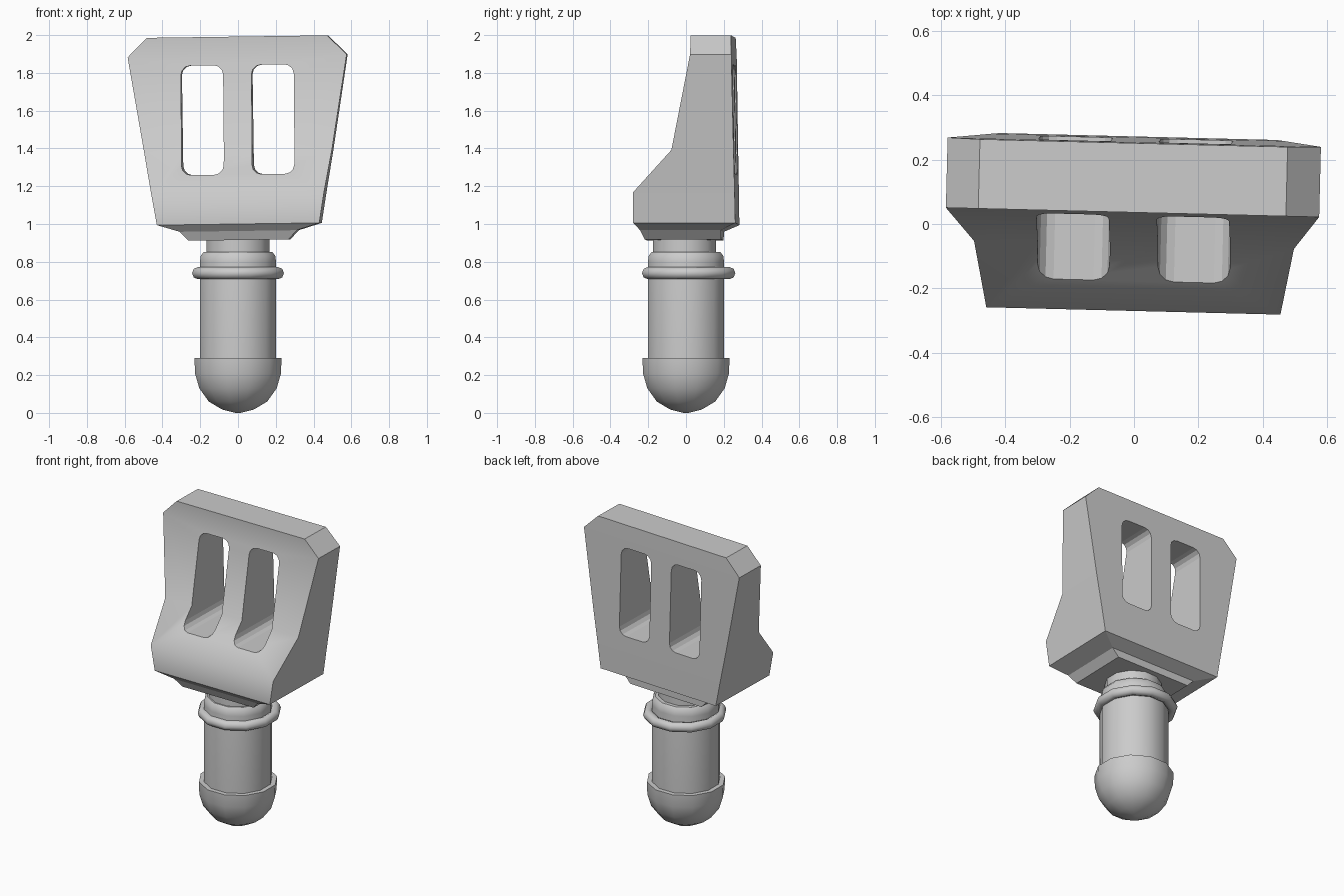
import bpy, bmesh, math
from mathutils import Matrix, Vector

if "Cube" in bpy.data.objects:
    bpy.data.objects.remove(bpy.data.objects["Cube"])


def make_object(name, bm):
    bmesh.ops.recalc_face_normals(bm, faces=bm.faces)
    mesh = bpy.data.meshes.new(name)
    bm.to_mesh(mesh)
    bm.free()
    obj = bpy.data.objects.new(name, mesh)
    bpy.context.collection.objects.link(obj)
    return obj


def activate(obj):
    bpy.ops.object.select_all(action='DESELECT')
    obj.select_set(True)
    bpy.context.view_layer.objects.active = obj


def loft(bm, rings):
    loops = [[bm.verts.new(p) for p in ring] for ring in rings]
    n = len(loops[0])
    for a, b in zip(loops, loops[1:]):
        for i in range(n):
            j = (i + 1) % n
            bm.faces.new((a[i], a[j], b[j], b[i]))
    bm.faces.new(loops[0])
    bm.faces.new(loops[-1])


def circle(r, z, n, y=0.0):
    return [(r * math.cos(math.tau * (i + 0.5) / n), y + r * math.sin(math.tau * (i + 0.5) / n), z)
            for i in range(n)]


def lathe(name, profile, n=12, y=0.0):
    bm = bmesh.new()
    loft(bm, [circle(r, z, n, y) for r, z in profile])
    obj = make_object(name, bm)
    activate(obj)
    bpy.ops.object.shade_smooth_by_angle(angle=math.radians(42))
    return obj


# head: stacked rectangular sections (z, half width, front y, back y)
sections = [(0.915, 0.265, -0.212, 0.193), (0.963, 0.31, -0.235, 0.193),
            (1.0, 0.43, -0.27, 0.272), (1.16, 0.457, -0.27, 0.269),
            (1.385, 0.497, -0.065, 0.264), (1.89, 0.58, 0.036, 0.254),
            (1.992, 0.478, 0.036, 0.251)]
bm = bmesh.new()
loft(bm, [[(-w, f, z), (w, f, z), (w, b, z), (-w, b, z)] for z, w, f, b in sections])
head = make_object("head", bm)
for p in head.data.polygons:
    p.use_smooth = p.normal.y < -0.5 and p.center.z > 1.0

# two rounded slots cut through the head
for side in (-1, 1):
    hw, hh, r = 0.112, 0.29, 0.05
    outline = []
    for k, (sx, sz) in enumerate([(1, 1), (-1, 1), (-1, -1), (1, -1)]):
        for s in range(4):
            a = math.radians(90 * k + 30 * s)
            outline.append((side * 0.187 + sx * (hw - r) + r * math.cos(a),
                            1.552 + sz * (hh - r) + r * math.sin(a)))
    bm = bmesh.new()
    loft(bm, [[(x, y, z) for x, z in outline] for y in (-0.6, 0.6)])
    cutter = make_object("slot_cutter", bm)
    cutter.hide_render = True
    mod = head.modifiers.new("slot", 'BOOLEAN')
    mod.operation = 'DIFFERENCE'
    mod.solver = 'EXACT'
    mod.object = cutter
    activate(head)
    bpy.ops.object.modifier_apply(modifier=mod.name)
    bpy.data.objects.remove(cutter)

# the head sits very slightly twisted on the shaft
pivot = Vector((0, 0, 1.5))
head.data.transform(Matrix.Translation(pivot) @ Matrix.Rotation(-0.025, 4, 'Z')
                    @ Matrix.Rotation(-0.014, 4, 'Y') @ Matrix.Translation(-pivot))

# shaft, with its stepped shoulder and narrow neck
lathe("shaft", [(0.208, 0.27), (0.208, 0.80), (0.205, 0.83), (0.188, 0.852)])
lathe("neck", [(0.172, 0.83), (0.172, 0.94)], y=-0.008)

# rounded tip
lathe("tip", [(0.012, 0.0), (0.085, 0.017), (0.16, 0.06), (0.212, 0.13),
              (0.236, 0.21), (0.238, 0.29)])

# loose ring around the shaft
bm = bmesh.new()
n, m = 12, 8
grid = []
for i in range(n):
    a = math.tau * (i + 0.5) / n
    grid.append([bm.verts.new(((0.22 + 0.032 * math.cos(math.tau * k / m)) * math.cos(a),
                               0.014 + (0.224 + 0.032 * math.cos(math.tau * k / m)) * math.sin(a),
                               0.74 + 0.032 * math.sin(math.tau * k / m))) for k in range(m)])
for i in range(n):
    for k in range(m):
        bm.faces.new((grid[i][k], grid[(i + 1) % n][k],
                      grid[(i + 1) % n][(k + 1) % m], grid[i][(k + 1) % m]))
ring = make_object("ring", bm)
activate(ring)
bpy.ops.object.shade_smooth_by_angle(angle=math.radians(50))
